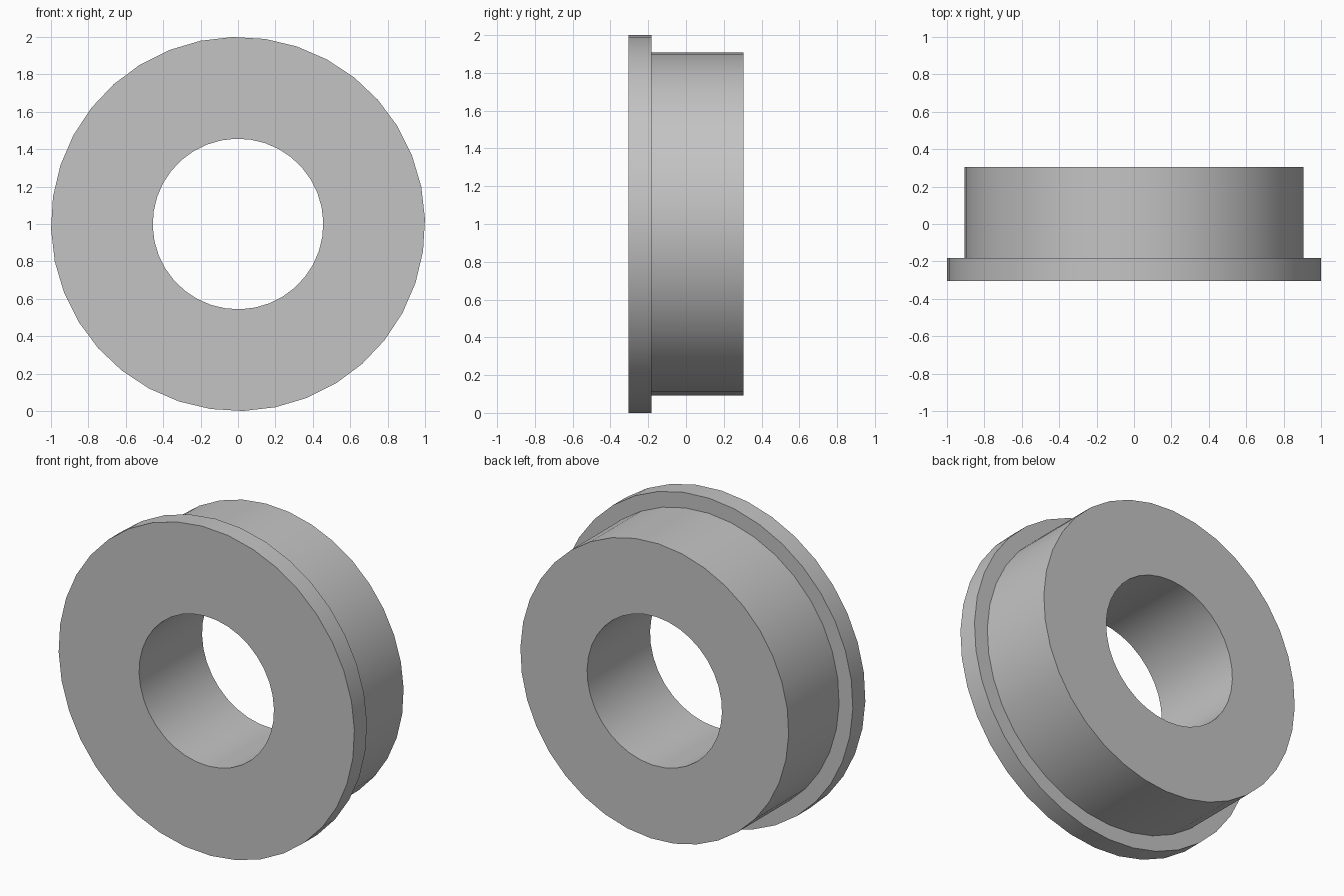
import bpy
import bmesh
from math import radians, tau
from mathutils import Matrix, Vector

cube = bpy.data.objects.get("Cube")
if cube:
    bpy.data.objects.remove(cube)

SIDES = 36
BORE, HUB, FLANGE = 0.456, 0.907, 1.0
FRONT, STEP, BACK = -0.304, -0.183, 0.304

# Plain grey material
grey = bpy.data.materials.new("plain grey")
grey.use_nodes = True
colour = (0.55, 0.55, 0.55, 1)
grey.diffuse_color = colour
grey.node_tree.nodes["Principled BSDF"].inputs["Base Color"].default_value = colour

# Closed (radius, y) cross-section, turned around the y axis
profile = [(BORE, FRONT), (FLANGE, FRONT), (FLANGE, STEP),
           (HUB, STEP), (HUB, BACK), (BORE, BACK)]
bm = bmesh.new()
rings = []
for i in range(SIDES):
    turn = Matrix.Rotation(-(tau * i / SIDES + radians(1.6)), 3, 'Y')
    rings.append([bm.verts.new(turn @ Vector((r, y, 0))) for r, y in profile])
for i, ring in enumerate(rings):
    following = rings[(i + 1) % SIDES]
    for j in range(len(profile)):
        k = (j + 1) % len(profile)
        bm.faces.new((ring[j], ring[k], following[k], following[j]))
bmesh.ops.recalc_face_normals(bm, faces=bm.faces)

mesh = bpy.data.meshes.new("flanged_bushing")
bm.to_mesh(mesh)
bm.free()
mesh.materials.append(grey)

# Stand the bushing on the ground, smooth with sharp rims
bushing = bpy.data.objects.new("flanged_bushing", mesh)
bushing.location.z = FLANGE
bpy.context.collection.objects.link(bushing)
bpy.ops.object.select_all(action='DESELECT')
bushing.select_set(True)
bpy.context.view_layer.objects.active = bushing
bpy.ops.object.shade_smooth_by_angle(angle=radians(30))
